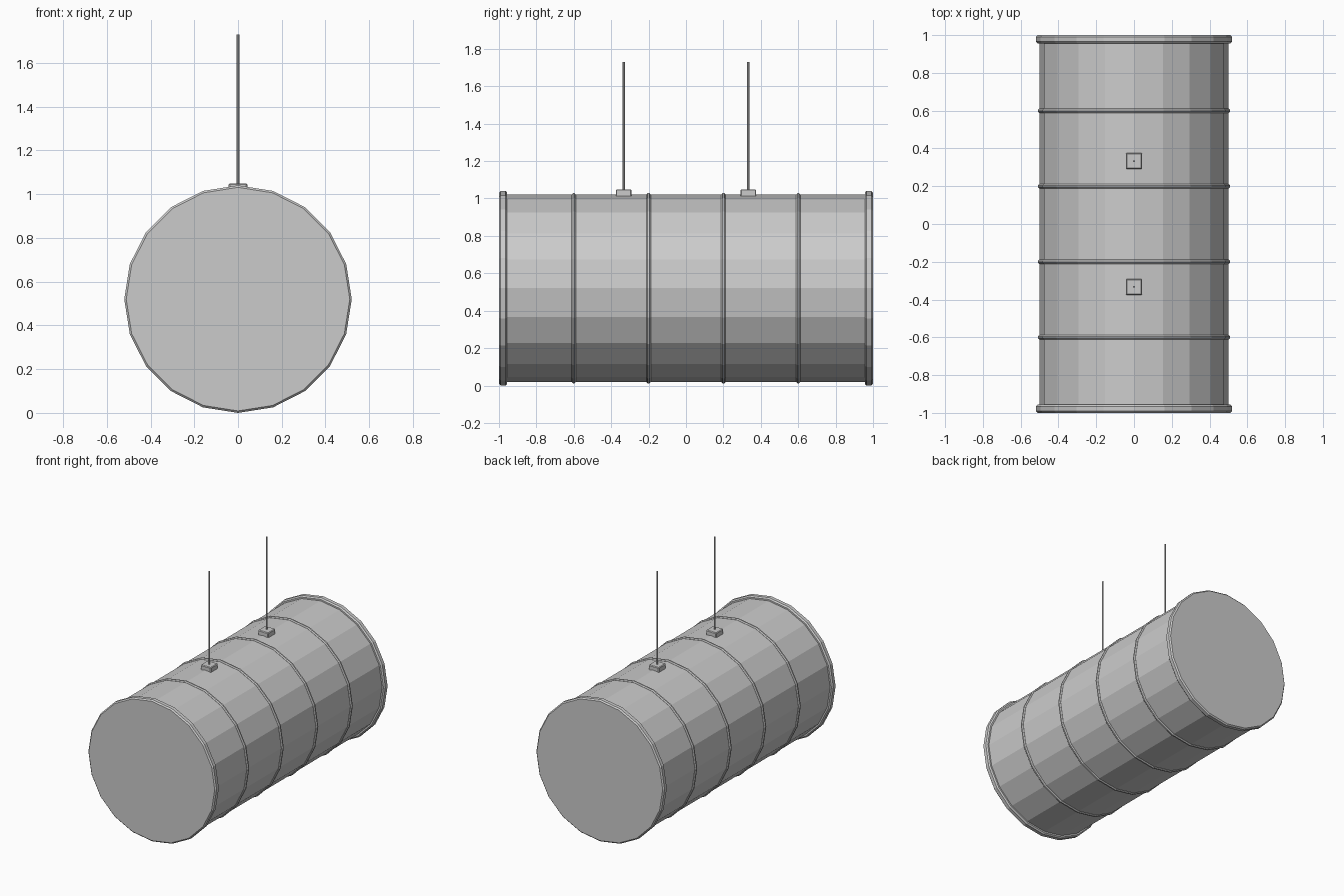
import bpy, bmesh
from math import sin, cos, pi

if "Cube" in bpy.data.objects:
    bpy.data.objects.remove(bpy.data.objects["Cube"])

SIDES = 20
AXIS_Z = 0.52


def make_object(name, bm):
    bmesh.ops.recalc_face_normals(bm, faces=bm.faces)
    mesh = bpy.data.meshes.new(name)
    bm.to_mesh(mesh)
    bm.free()
    obj = bpy.data.objects.new(name, mesh)
    bpy.context.collection.objects.link(obj)
    return obj


def lathe(name, profile, closed=False):
    """Spin (radius, y) points about the drum axis; open profiles get end caps."""
    bm = bmesh.new()
    rings = []
    for r, y in profile:
        rings.append([bm.verts.new((r * cos(2 * pi * i / SIDES), y,
                                    AXIS_Z + r * sin(2 * pi * i / SIDES)))
                      for i in range(SIDES)])
    pairs = list(zip(rings, rings[1:]))
    if closed:
        pairs.append((rings[-1], rings[0]))
    else:
        bm.faces.new(rings[0])
        bm.faces.new(rings[-1])
    for a, b in pairs:
        for i in range(SIDES):
            j = (i + 1) % SIDES
            bm.faces.new((a[i], a[j], b[j], b[i]))
    return make_object(name, bm)


# Drum shell
lathe("drum_body", [(0.5, -0.98), (0.5, 0.98)])

# End lids with chamfered rims
for side, label in ((-1, "front"), (1, "back")):
    lathe(f"{label}_lid", [(0.511, side * 1.0), (0.52, side * 0.991),
                           (0.52, side * 0.965), (0.511, side * 0.956)])

# Reinforcing hoops
for n, y in enumerate((-0.6, -0.2, 0.2, 0.6)):
    ring = [(0.497 + 0.012 * cos(k * pi / 4 + pi / 8),
             y + 0.0125 * sin(k * pi / 4 + pi / 8)) for k in range(8)]
    lathe(f"hoop_{n + 1}", ring, closed=True)

# Mounting blocks and hanging rods
for side, label in ((-1, "front"), (1, "back")):
    y = side * 0.333
    bpy.ops.mesh.primitive_cube_add(size=1, location=(0, y, 1.029))
    block = bpy.context.object
    block.name = f"{label}_mount_block"
    block.scale = (0.085, 0.085, 0.04)
    bpy.ops.object.transform_apply(location=False, rotation=False, scale=True)
    bevel = block.modifiers.new("Bevel", "BEVEL")
    bevel.width = 0.005
    bevel.segments = 1

    bpy.ops.mesh.primitive_cylinder_add(vertices=8, radius=0.006, depth=0.69,
                                        location=(0, y, 1.384))
    bpy.context.object.name = f"{label}_hanging_rod"
